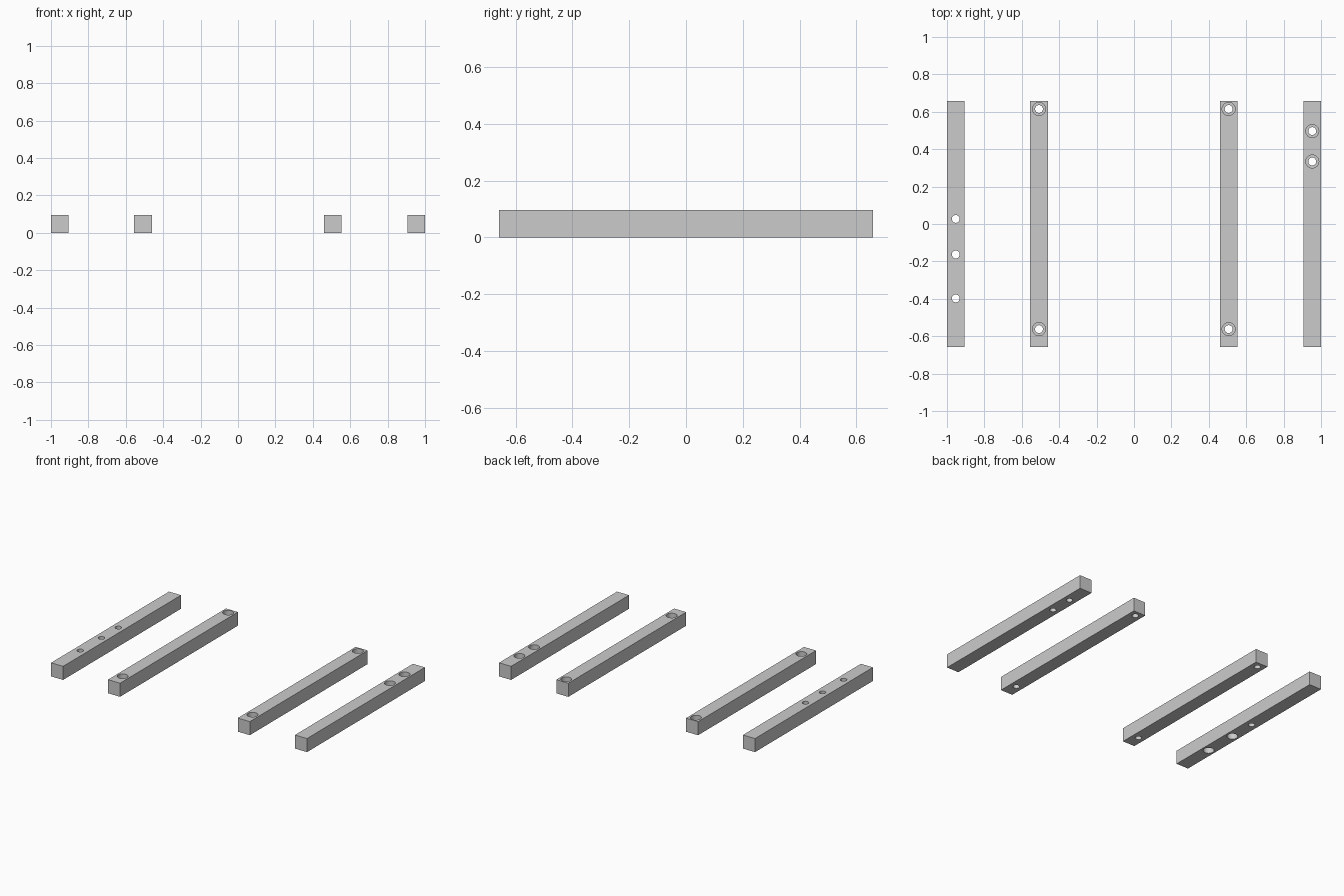
import bpy

if "Cube" in bpy.data.objects:
    bpy.data.objects.remove(bpy.data.objects["Cube"])

WIDTH, LENGTH, HEIGHT = 0.094, 1.316, 0.096
BOLT_R, HEAD_R, HEAD_DEPTH = 0.021, 0.035, 0.05


def cut(obj, radius, y, z0, z1):
    """Drill a vertical round hole from z0 to z1."""
    bpy.ops.mesh.primitive_cylinder_add(vertices=32, radius=radius, depth=z1 - z0,
                                        location=(obj.location.x, y, (z0 + z1) / 2))
    cutter = bpy.context.object
    cutter.hide_render = True
    mod = obj.modifiers.new("hole", 'BOOLEAN')
    mod.operation = 'DIFFERENCE'
    mod.solver = 'EXACT'
    mod.object = cutter
    bpy.context.view_layer.objects.active = obj
    bpy.ops.object.modifier_apply(modifier=mod.name)
    bpy.data.objects.remove(cutter, do_unlink=True)


def bar(name, x, holes):
    """Square bar; holes are (y, face) with a wide bolt-head recess on that face."""
    bpy.ops.mesh.primitive_cube_add(size=1, location=(x, 0, HEIGHT / 2))
    obj = bpy.context.object
    obj.name = name
    obj.scale = (WIDTH, LENGTH, HEIGHT)
    bpy.ops.object.transform_apply(location=False, rotation=False, scale=True)
    for y, face in holes:
        cut(obj, BOLT_R, y, -0.05, HEIGHT + 0.05)
        if face == 'top':
            cut(obj, HEAD_R, y, HEIGHT - HEAD_DEPTH, HEIGHT + 0.05)
        elif face == 'bottom':
            cut(obj, HEAD_R, y, -0.05, HEAD_DEPTH)
    bpy.ops.object.select_all(action='DESELECT')
    obj.select_set(True)
    bpy.context.view_layer.objects.active = obj
    bpy.ops.object.shade_smooth_by_angle()


# Outer bars
bar("left_outer_bar", -0.953, [(0.027, None), (-0.163, 'bottom'), (-0.398, 'bottom')])
bar("right_outer_bar", 0.953, [(0.497, 'top'), (0.334, 'top')])

# Inner pair with a recessed hole near each end
for side, x in (("left", -0.508), ("right", 0.506)):
    bar(side + "_inner_bar", x, [(0.615, 'top'), (-0.562, 'top')])
